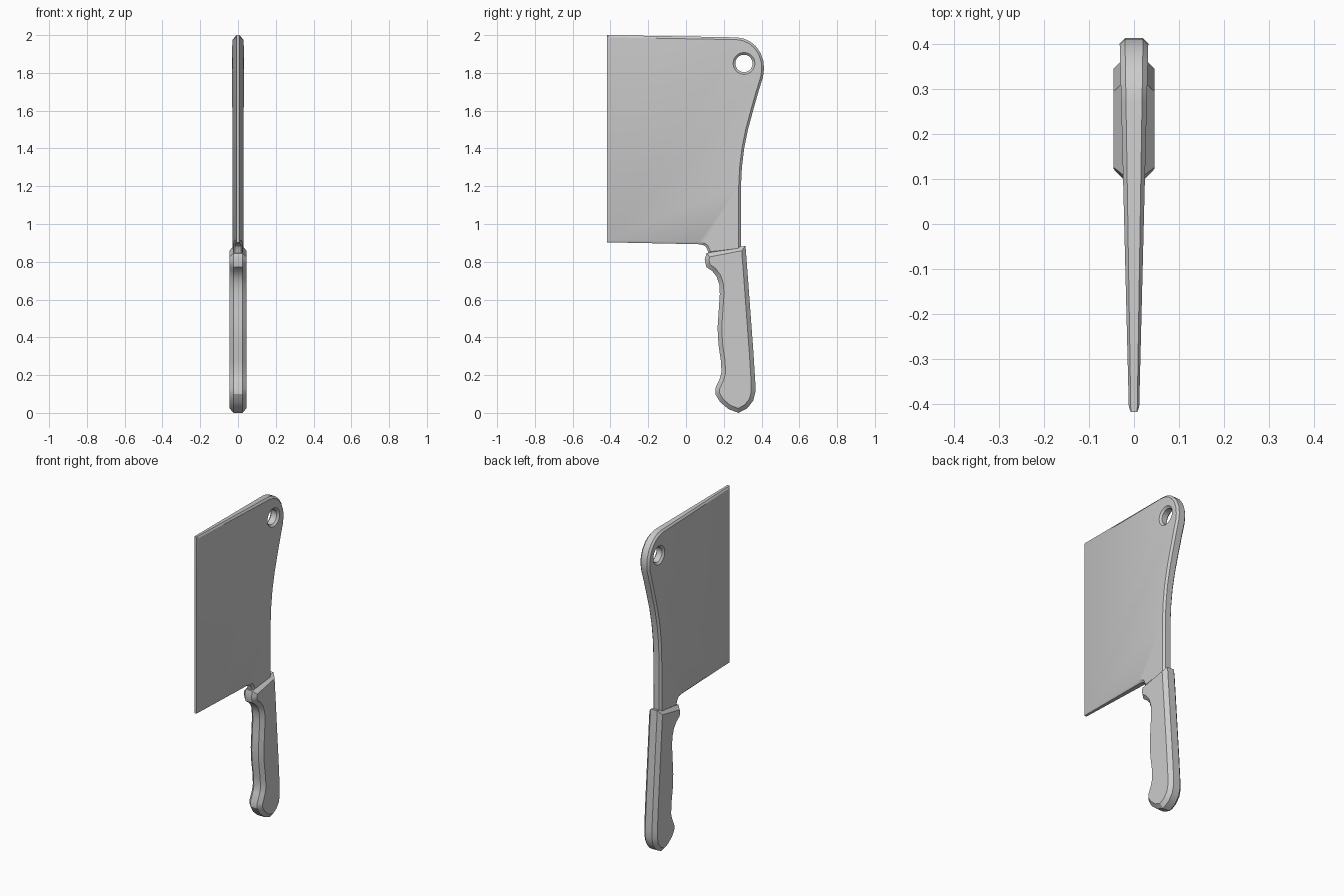
import bpy, bmesh, math

if "Cube" in bpy.data.objects:
    bpy.data.objects.remove(bpy.data.objects["Cube"])


def plate(name, outlines, half, chamfer, thickness=None):
    """Chamfered plate from closed (y, z) outlines; thickness(y) gives tapered half width."""
    curve = bpy.data.curves.new(name + "_profile", 'CURVE')
    curve.dimensions = '2D'
    curve.fill_mode = 'BOTH'
    curve.extrude = half - chamfer
    curve.bevel_depth = chamfer
    curve.bevel_resolution = 0
    curve.offset = -chamfer
    for pts in outlines:
        spline = curve.splines.new('POLY')
        spline.points.add(len(pts) - 1)
        for p, (y, z) in zip(spline.points, pts):
            p.co = (y, z, 0, 1)
        spline.use_cyclic_u = True
    helper = bpy.data.objects.new(name + "_profile", curve)
    bpy.context.collection.objects.link(helper)
    bpy.context.view_layer.update()
    deps = bpy.context.evaluated_depsgraph_get()
    mesh = bpy.data.meshes.new_from_object(helper.evaluated_get(deps))
    bpy.data.objects.remove(helper)

    # Stand the flat profile up in the YZ plane, weld it and apply the taper
    bm = bmesh.new()
    bm.from_mesh(mesh)
    for v in bm.verts:
        y, z, x = v.co
        v.co = (x, y, z)
    bmesh.ops.remove_doubles(bm, verts=bm.verts, dist=0.0002)
    if thickness:
        for v in bm.verts:
            v.co.x *= thickness(v.co.y) / half
    bmesh.ops.recalc_face_normals(bm, faces=bm.faces)
    bm.to_mesh(mesh)
    bm.free()
    mesh.name = name
    obj = bpy.data.objects.new(name, mesh)
    bpy.context.collection.objects.link(obj)
    bpy.ops.object.select_all(action='DESELECT')
    obj.select_set(True)
    bpy.context.view_layer.objects.active = obj
    bpy.ops.object.shade_smooth_by_angle(angle=math.radians(30))
    return obj


# Blade: wide, tapering towards the cutting edge, with a hanging hole
blade = [(-0.418, 2.0), (0.27, 1.988), (0.305, 1.982), (0.34, 1.966), (0.37, 1.941),
         (0.395, 1.905), (0.41, 1.862), (0.413, 1.82), (0.408, 1.78), (0.385, 1.705),
         (0.355, 1.60), (0.328, 1.50), (0.308, 1.40), (0.296, 1.30), (0.291, 1.20),
         (0.290, 0.86), (0.118, 0.84), (0.114, 0.863), (0.105, 0.88), (0.09, 0.889),
         (0.065, 0.893), (-0.418, 0.903)]
hole = [(0.307 + 0.046 * math.cos(a), 1.85 + 0.046 * math.sin(a))
        for a in (i * math.tau / 20 for i in range(20))]
plate("blade", [blade, hole], 0.032, 0.012,
      lambda y: 0.0115 + 0.0205 * (y + 0.41) / 0.82)

# Handle: contoured grip with finger guard and rounded butt
handle = [(0.108, 0.845), (0.315, 0.885), (0.326, 0.74), (0.340, 0.55), (0.357, 0.32),
          (0.367, 0.16), (0.367, 0.11), (0.356, 0.065), (0.325, 0.025), (0.278, 0.0),
          (0.225, 0.020), (0.180, 0.058), (0.155, 0.100), (0.155, 0.130), (0.178, 0.180),
          (0.188, 0.215), (0.184, 0.28), (0.172, 0.36), (0.167, 0.45), (0.173, 0.54),
          (0.179, 0.63), (0.176, 0.68), (0.163, 0.72), (0.140, 0.75), (0.108, 0.772),
          (0.099, 0.81)]
plate("handle", [handle], 0.045, 0.022)
